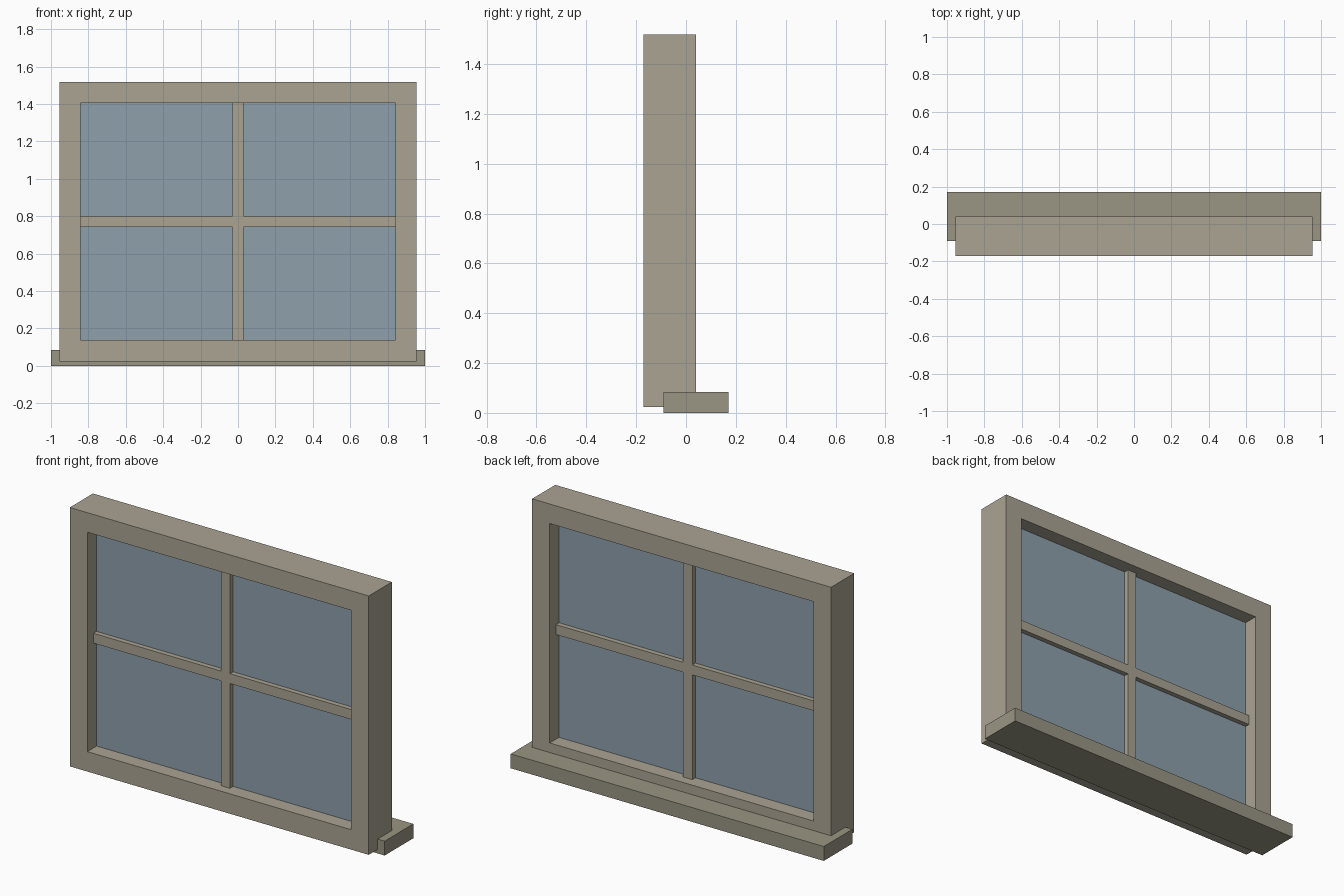
import bpy
import bmesh

if "Cube" in bpy.data.objects:
    bpy.data.objects.remove(bpy.data.objects["Cube"])


def material(name, rgb):
    m = bpy.data.materials.new(name)
    m.diffuse_color = (*rgb, 1)
    m.use_nodes = True
    m.node_tree.nodes["Principled BSDF"].inputs["Base Color"].default_value = m.diffuse_color
    return m


frame_mat = material("frame_paint", (0.40, 0.37, 0.29))
sill_mat = material("sill_paint", (0.32, 0.30, 0.23))
glass_mat = material("glass", (0.27, 0.35, 0.41))


def finish(bm, name, mat):
    bmesh.ops.recalc_face_normals(bm, faces=bm.faces)
    mesh = bpy.data.meshes.new(name)
    bm.to_mesh(mesh)
    bm.free()
    mesh.materials.append(mat)
    obj = bpy.data.objects.new(name, mesh)
    bpy.context.collection.objects.link(obj)
    return obj


def grid_solid(name, xs, zs, y0, y1, filled, mat):
    """Extrude the filled cells of an x/z grid from y0 to y1 as one solid."""
    bm = bmesh.new()
    v = [[bm.verts.new((x, y0, z)) for z in zs] for x in xs]
    faces = [bm.faces.new((v[i][k], v[i + 1][k], v[i + 1][k + 1], v[i][k + 1]))
             for i in range(len(xs) - 1) for k in range(len(zs) - 1) if filled(i, k)]
    bmesh.ops.delete(bm, geom=[p for p in bm.verts if not p.link_faces], context='VERTS')
    ext = bmesh.ops.extrude_face_region(bm, geom=faces, use_keep_orig=True)
    new = [g for g in ext["geom"] if isinstance(g, bmesh.types.BMVert)]
    bmesh.ops.translate(bm, verts=new, vec=(0, y1 - y0, 0))
    # merge coplanar cells so only true edges remain
    bmesh.ops.recalc_face_normals(bm, faces=bm.faces)
    bmesh.ops.dissolve_limit(bm, angle_limit=0.01, verts=bm.verts, edges=bm.edges)
    return finish(bm, name, mat)


# outer frame: a 3 x 3 grid without its middle cell
grid_solid("window_frame", (-0.955, -0.843, 0.843, 0.955), (0.023, 0.138, 1.405, 1.518),
           -0.171, 0.040, lambda i, k: (i, k) != (1, 1), frame_mat)

# glazing bars: a cross with both bars flush
grid_solid("glazing_bars", (-0.843, -0.029, 0.029, 0.843), (0.138, 0.743, 0.800, 1.405),
           -0.115, -0.016, lambda i, k: i == 1 or k == 1, frame_mat)

# glass pane in the middle of the frame depth
grid_solid("glass_pane", (-0.843, 0.843), (0.138, 1.405),
           -0.086, -0.045, lambda i, k: True, glass_mat)

# sill board, projecting at the back and past both ends
grid_solid("sill", (-1, 1), (0, 0.083), -0.090, 0.171, lambda i, k: True, sill_mat)
